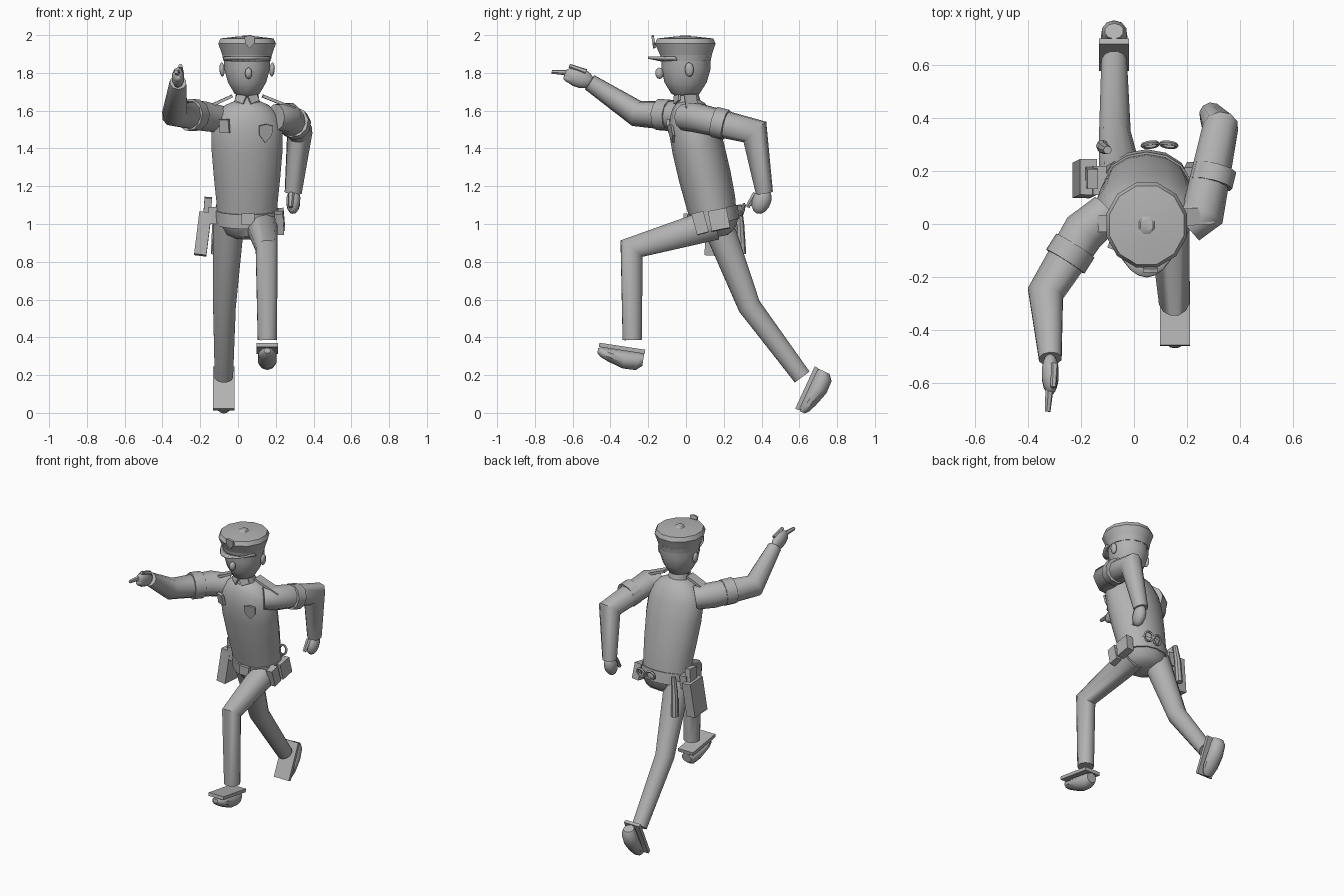
import bpy, bmesh, math
from mathutils import Vector, Matrix

if "Cube" in bpy.data.objects:
    bpy.data.objects.remove(bpy.data.objects["Cube"])

gray = bpy.data.materials.new("plain gray")
gray.use_nodes = True
gray.diffuse_color = (0.45, 0.45, 0.45, 1)
gray.node_tree.nodes["Principled BSDF"].inputs["Base Color"].default_value = (0.45, 0.45, 0.45, 1)


def finish(name, bm, smooth=True, angle=40):
    bmesh.ops.recalc_face_normals(bm, faces=bm.faces)
    mesh = bpy.data.meshes.new(name)
    bm.to_mesh(mesh)
    bm.free()
    mesh.materials.append(gray)
    ob = bpy.data.objects.new(name, mesh)
    bpy.context.collection.objects.link(ob)
    if smooth:
        bpy.ops.object.select_all(action="DESELECT")
        ob.select_set(True)
        bpy.context.view_layer.objects.active = ob
        bpy.ops.object.shade_smooth_by_angle(angle=math.radians(angle))
    return ob


def skin(bm, rings):
    """Join rings of points with quads and cap both ends."""
    loops = [[bm.verts.new(p) for p in ring] for ring in rings]
    n = len(loops[0])
    for a, b in zip(loops, loops[1:]):
        for i in range(n):
            bm.faces.new((a[i], a[(i + 1) % n], b[(i + 1) % n], b[i]))
    bm.faces.new(loops[0])
    bm.faces.new(loops[-1])


def loft(name, sections, tilt=0.0, n=14, frame=Matrix()):
    """Stack ellipses given as (z, cx, cy, half width, half depth)."""
    rings = []
    for z, cx, cy, rx, ry in sections:
        ring = []
        for i in range(n):
            t = math.tau * (i + 0.5) / n
            y = ry * math.sin(t)
            ring.append(frame @ Vector((cx + rx * math.cos(t), cy + y, z + tilt * y)))
        rings.append(ring)
    bm = bmesh.new()
    skin(bm, rings)
    return finish(name, bm)


def limb(name, points, radii, n=10):
    """Tube along a bent path with mitred joints."""
    pts = [Vector(p) for p in points]
    dirs = [(b - a).normalized() for a, b in zip(pts, pts[1:])]
    side = dirs[0].orthogonal().normalized()
    up = dirs[0].cross(side)
    offs = [side * math.cos(math.tau * i / n) + up * math.sin(math.tau * i / n) for i in range(n)]
    rings = []
    for k, p in enumerate(pts):
        if 0 < k < len(pts) - 1:
            d, m = dirs[k - 1], (dirs[k - 1] + dirs[k]).normalized()
            offs = [v - d * (v.dot(m) / d.dot(m)) for v in offs]
        rings.append([p + v * radii[k] for v in offs])
        if 0 < k < len(pts) - 1:
            offs = [v - dirs[k] * v.dot(dirs[k]) for v in offs]
    bm = bmesh.new()
    skin(bm, rings)
    return finish(name, bm)


def axis_frame(a, b, hint):
    """Frame centred between a and b: z along the line, y toward hint."""
    a, b = Vector(a), Vector(b)
    z = (b - a).normalized()
    x = Vector(hint).cross(z).normalized()
    rot = Matrix((x, z.cross(x), z)).transposed().to_4x4()
    return Matrix.Translation((a + b) / 2) @ rot, (b - a).length


def bar(name, a, b, width, thick, hint=(0, 0, 1)):
    frame, length = axis_frame(a, b, hint)
    bm = bmesh.new()
    bmesh.ops.create_cube(bm, size=1, matrix=frame @ Matrix.Diagonal((width, thick, length, 1)))
    return finish(name, bm, smooth=False)


def blob(name, a, b, width, thick, hint=(0, 0, 1)):
    frame, length = axis_frame(a, b, hint)
    bm = bmesh.new()
    bmesh.ops.create_uvsphere(bm, u_segments=10, v_segments=7, radius=0.5,
                              matrix=frame @ Matrix.Diagonal((width, thick, length, 1)))
    return finish(name, bm, angle=60)


def plate(name, outline, centre, pitch, yaw, depth):
    """Flat outline facing the front, turned to lie on the body."""
    frame = (Matrix.Translation(centre) @ Matrix.Rotation(yaw, 4, "Z")
             @ Matrix.Rotation(pitch, 4, "X"))
    bm = bmesh.new()
    skin(bm, [[frame @ Vector((x, y, z)) for x, z in outline] for y in (-depth / 2, depth / 2)])
    return finish(name, bm, smooth=False)


MID = 0.048

# Torso, belt and pelvis
loft("torso", [(1.04, MID, .145, .162, .122), (1.12, MID, .13, .166, .13),
               (1.25, MID, .10, .18, .136), (1.40, MID, .065, .193, .136),
               (1.51, MID, .038, .193, .128), (1.58, MID, .025, .165, .11),
               (1.625, MID, .012, .12, .085), (1.65, MID, .005, .065, .06)], tilt=.2)
loft("belt", [(1.0, MID, .148, .168, .135), (1.075, MID, .138, .17, .135)], tilt=.2)
loft("pelvis", [(.93, MID, .16, .075, .06), (.955, MID, .157, .13, .105),
                (1.01, MID, .15, .162, .128)], tilt=.2)
bar("belt_buckle", (.018, -.002, 1.025), (.088, -.002, 1.025), .06, .02, (0, 1, 0))

# Neck, collar and head
loft("neck", [(1.62, MID, .012, .055, .05), (1.72, MID, .0, .055, .05)])
loft("collar", [(1.635, MID, .01, .072, .066), (1.685, MID, .008, .06, .056)], tilt=.25)
for s in (-1, 1):
    bar("collar_flap", (MID + s * .012, -.06, 1.655), (MID + s * .055, -.035, 1.675), .045, .012, (0, 1, 0))
    blob("ear", (MID + s * .13, .02, 1.78), (MID + s * .135, .015, 1.855), .05, .028, (1, 0, 0))
loft("head", [(1.672, MID, -.005, .035, .04), (1.69, MID, -.003, .068, .075),
              (1.75, MID, -.002, .104, .112), (1.82, MID, 0, .124, .13),
              (1.90, MID, 0, .125, .13)])
blob("nose", (MID + .008, -.138, 1.768), (MID + .008, -.143, 1.828), .04, .045, (0, 1, 0))

# Cap with visor, badge and top button
loft("cap_band", [(1.862, MID, 0, .129, .135), (1.895, MID, 0, .136, .142)], n=12)
loft("cap_crown", [(1.89, MID, 0, .134, .14), (1.955, MID, -.004, .158, .166),
                   (1.982, MID, -.004, .146, .154), (1.992, MID, -.004, .06, .06)], n=12)
loft("cap_button", [(1.985, MID, -.004, .04, .045), (1.998, MID, -.004, .025, .028)], n=8)
bm = bmesh.new()
rows = []
for i in range(11):
    t = math.radians(200 + 14 * i)
    c, s = math.cos(t), math.sin(t)
    rows.append([Vector((MID + .124 * c, .128 * s, 1.872)),
                 Vector((MID + .128 * c, .05 + .25 * s if s < -.6 else .17 * s, 1.887)),])
for a, b in zip(rows, rows[1:]):
    bm.faces.new([bm.verts.new(p) for p in (a[0], a[1], b[1], b[0])])
bmesh.ops.remove_doubles(bm, verts=bm.verts, dist=.0001)
visor = finish("cap_visor", bm)
visor.modifiers.new("thickness", "SOLIDIFY").thickness = .012
shield = [(-.5, .4), (0, .5), (.5, .4), (.45, -.1), (0, -.5), (-.45, -.1)]
plate("cap_badge", [(x * .055, z * .07) for x, z in shield], (MID + .014, -.172, 1.965), .15, 0, .014)

# Chest badge and pocket plate
plate("chest_badge", [(x * .075, z * .1) for x, z in shield], (.146, -.076, 1.48), .2, .28, .012)
plate("name_plate", [(-.026, -.036), (.026, -.036), (.026, .036), (-.026, .036)],
      (-.071, -.082, 1.518), .2, -.35, .02)

# Shoulder straps
bar("right_epaulette", (-.175, .0, 1.612), (-.03, .005, 1.678), .065, .016)
bar("left_epaulette", (.30, .032, 1.61), (.13, .022, 1.678), .065, .016)

# Arms, sleeve cuffs and hands
limb("right_arm", [(-.10, .045, 1.555), (-.19, -.03, 1.572), (-.335, -.262, 1.585), (-.317, -.51, 1.75)],
     [.075, .082, .068, .045])
limb("right_cuff", [(-.222, -.082, 1.575), (-.26, -.142, 1.579)], [.086, .086])
blob("right_hand", (-.317, -.49, 1.75), (-.317, -.645, 1.80), .068, .105)
limb("right_forefinger", [(-.318, -.60, 1.80), (-.327, -.71, 1.806)], [.017, .011], 6)
limb("right_thumb", [(-.302, -.53, 1.805), (-.305, -.618, 1.838)], [.016, .011], 6)
blob("right_folded_fingers", (-.31, -.55, 1.765), (-.318, -.65, 1.775), .05, .055)

limb("left_arm", [(.20, -.01, 1.565), (.262, .045, 1.565), (.327, .365, 1.487), (.292, .415, 1.165)],
     [.07, .08, .068, .046])
limb("left_cuff", [(.292, .15, 1.54), (.307, .212, 1.525)], [.083, .083])
blob("left_hand", (.296, .425, 1.19), (.29, .375, 1.055), .078, .10, (0, 1, 0))
limb("left_thumb", [(.282, .37, 1.16), (.278, .325, 1.09)], [.018, .012], 6)

# Legs
limb("left_leg", [(.125, .15, 1.0), (.152, -.288, .87), (.155, -.285, .385)], [.088, .06, .052], 12)
limb("right_leg", [(-.05, .16, 1.02), (-.072, .335, .565), (-.075, .615, .19)], [.086, .062, .05], 12)


# Shoes: a lofted upper on a flat sole
def shoe(label, centre, toe):
    toe = Vector(toe).normalized()
    up = toe.cross(Vector((-1, 0, 0)))
    if up.y * toe.z > up.z * toe.y:
        up = -up
    frame = Matrix.Translation(centre) @ Matrix((toe.cross(up) * -1, up, toe)).transposed().to_4x4()
    loft(label + "_shoe", [(-.12, 0, .035, .036, .032), (-.09, 0, .047, .048, .047),
                           (-.02, 0, .048, .052, .048), (.06, 0, .036, .05, .036),
                           (.105, 0, .028, .038, .026), (.125, 0, .022, .018, .014)],
         n=10, frame=frame)
    c = Vector(centre) - up * .009
    bar(label + "_sole", c - toe * .123, c + toe * .123, .114, .022, up)


shoe("left", (.155, -.34, .333), (0, -.985, .15))
shoe("right", (-.075, .648, .126), (0, -.42, -.91))

# Holster and pistol on the right hip
bar("holster", (-.20, .165, .835), (-.172, .178, 1.06), .135, .065, (1, 0, 0))
bar("pistol_grip", (-.165, .18, 1.03), (-.157, .17, 1.14), .075, .04, (1, 0, 0))
bar("holster_strap", (-.135, .165, 1.0), (-.13, .165, 1.09), .11, .05, (1, 0, 0))

# Pouches on the left hip
bar("front_pouch", (.222, .09, .95), (.216, .06, 1.06), .065, .045, (1, 0, 0))
bar("rear_pouch", (.225, .185, .97), (.216, .165, 1.075), .10, .05, (1, 0, 0))

# Baton behind the right hip
limb("baton", [(-.10, .28, 1.10), (-.115, .287, .99), (-.12, .295, .84)], [.016, .022, .024], 8)

# Handcuffs on the back of the belt
for x, lean in ((.062, .12), (.132, -.12)):
    bpy.ops.mesh.primitive_torus_add(major_segments=12, minor_segments=5, major_radius=.03,
                                     minor_radius=.008, location=(x, .30, 1.075),
                                     rotation=(math.radians(75), 0, lean))
    cuff = bpy.context.object
    cuff.name = "handcuff"
    cuff.data.materials.append(gray)
    bpy.ops.object.shade_smooth_by_angle(angle=math.radians(50))
